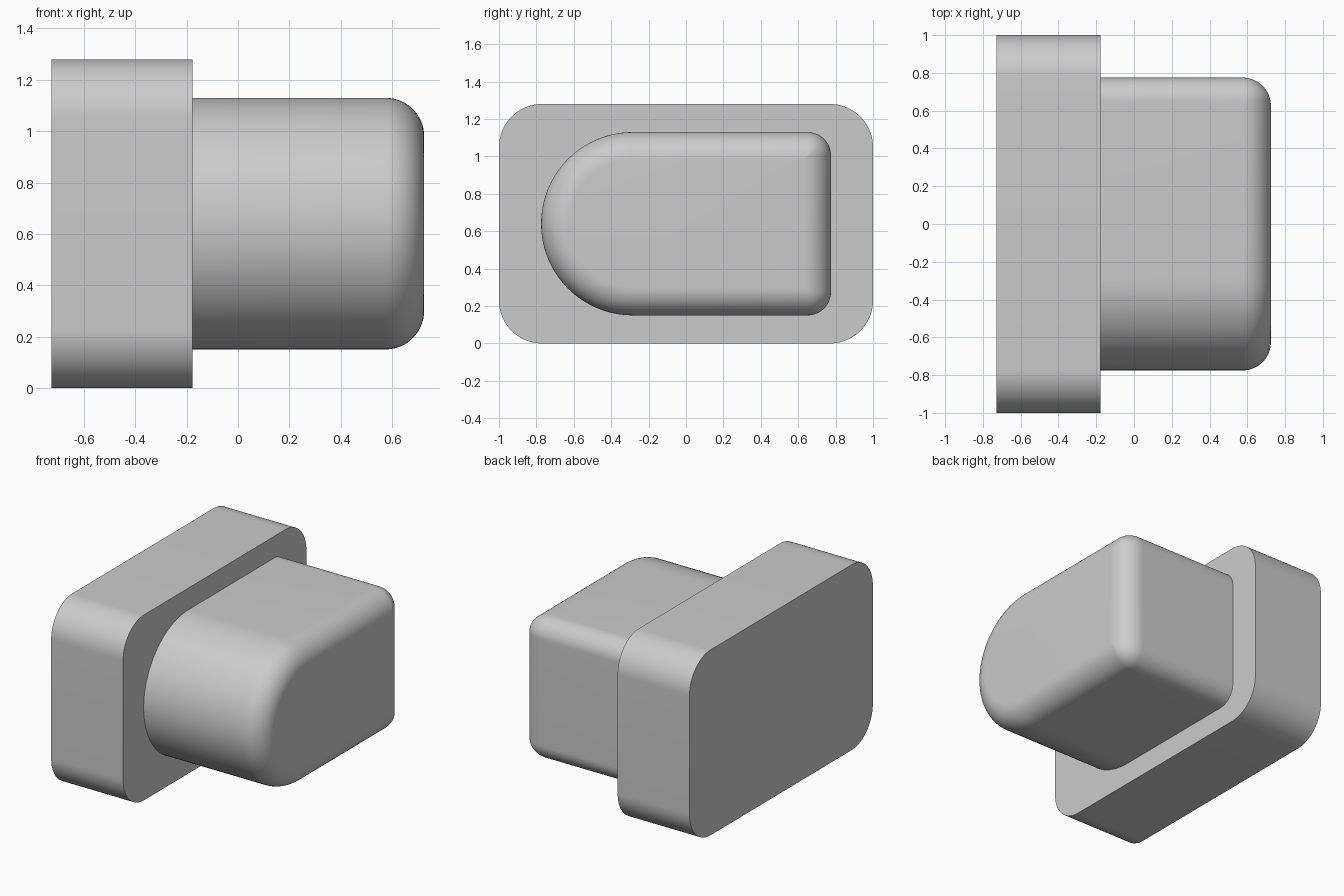
import bpy, bmesh
from math import sin, cos, pi, radians

cube = bpy.data.objects.get("Cube")
if cube:
    bpy.data.objects.remove(cube, do_unlink=True)

grey = bpy.data.materials.new("light grey")
grey.use_nodes = True
grey.diffuse_color = (0.6, 0.6, 0.6, 1)
grey.node_tree.nodes["Principled BSDF"].inputs["Base Color"].default_value = grey.diffuse_color

STEPS = 20  # segments per rounded corner


def outline(half_y, z_low, z_high, front_r, back_r, inset):
    """Rounded rectangle in the YZ plane, with its own front and back radii."""
    y, low, high = half_y - inset, z_low + inset, z_high - inset
    front, back = max(front_r - inset, 0.002), max(back_r - inset, 0.002)
    corners = [(y - back, high - back, back), (-y + front, high - front, front),
               (-y + front, low + front, front), (y - back, low + back, back)]
    points = []
    for quarter, (cy, cz, r) in enumerate(corners):
        for i in range(STEPS + 1):
            a = (quarter + i / STEPS) * pi / 2
            points.append((cy + r * cos(a), cz + r * sin(a)))
    return points


def loft(name, shape, sections):
    """Skin outlines placed at (x, inset) sections and cap both ends."""
    bm = bmesh.new()
    rings = [[bm.verts.new((x, y, z)) for y, z in outline(*shape, inset)]
             for x, inset in sections]
    for a, b in zip(rings, rings[1:]):
        for i in range(len(a)):
            j = (i + 1) % len(a)
            bm.faces.new((a[i], a[j], b[j], b[i]))
    bm.faces.new(rings[0])
    bm.faces.new(rings[-1])
    bmesh.ops.remove_doubles(bm, verts=bm.verts, dist=0.00005)
    bmesh.ops.recalc_face_normals(bm, faces=bm.faces)
    mesh = bpy.data.meshes.new(name)
    bm.to_mesh(mesh)
    bm.free()
    mesh.materials.append(grey)
    obj = bpy.data.objects.new(name, mesh)
    bpy.context.collection.objects.link(obj)
    bpy.ops.object.select_all(action='DESELECT')
    obj.select_set(True)
    bpy.context.view_layer.objects.active = obj
    bpy.ops.object.shade_smooth_by_angle(angle=radians(30))
    return obj


# Rounded rectangular plate
loft("base_plate", (1.0, 0, 1.28, 0.23, 0.23), [(-0.727, 0), (-0.178, 0)])

# Protruding block: half-round front, small back corners, filleted outer rim
FILLET, END = 0.15, 0.725
rim = [(END - FILLET * (1 - sin(a)), FILLET * (1 - cos(a)))
       for a in (i * pi / 2 / 16 for i in range(17))]
loft("rounded_block", (0.775, 0.15, 1.13, 0.49, 0.125), [(-0.2, 0)] + rim)
